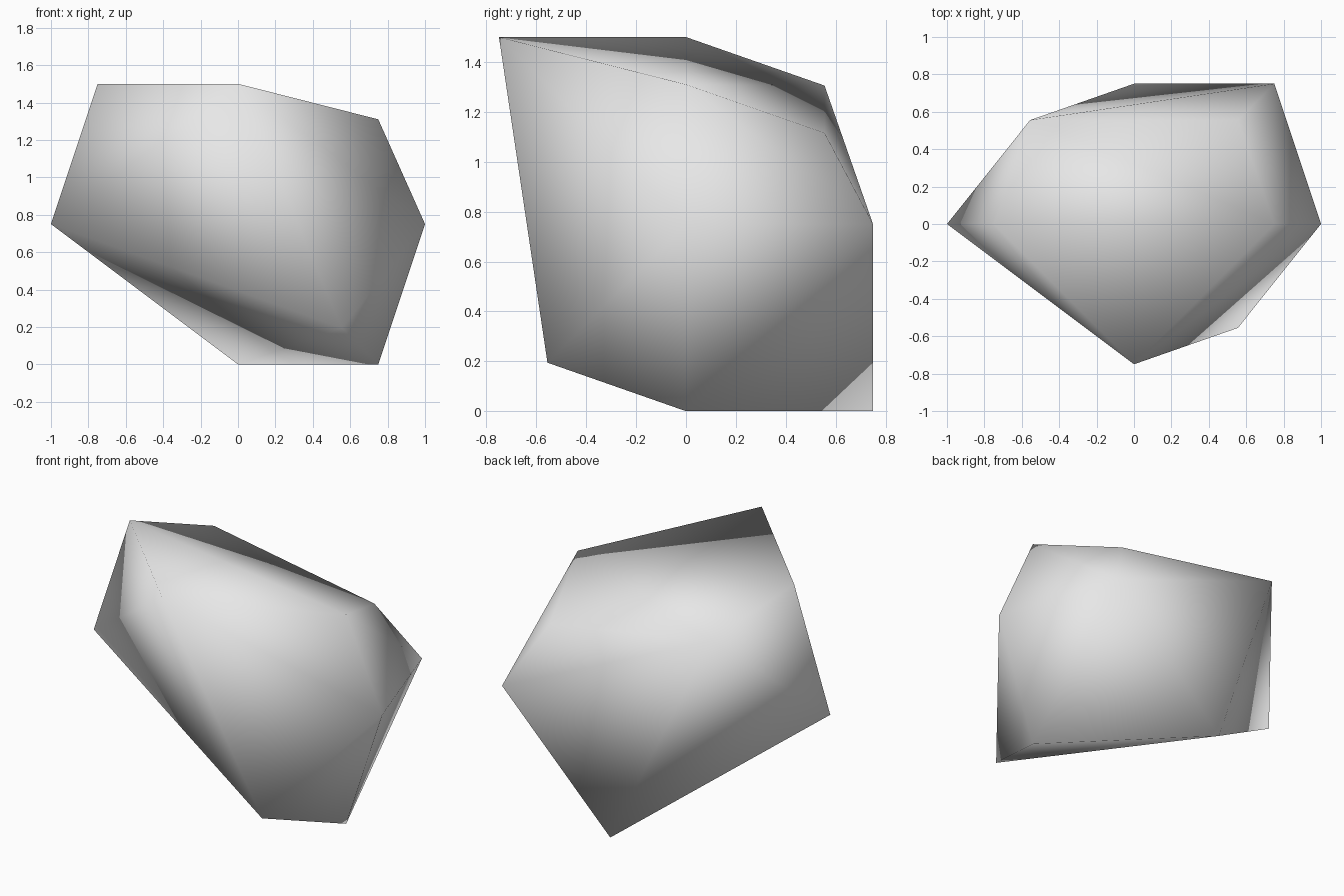
import bpy
import bmesh
from mathutils import Vector

cube = bpy.data.objects.get("Cube")
if cube:
    bpy.data.objects.remove(cube, do_unlink=True)

# Plain grey stone
stone = bpy.data.materials.new("plain_grey")
stone.use_nodes = True
GREY = (0.8, 0.8, 0.8, 1.0)
stone.diffuse_color = GREY
stone.node_tree.nodes["Principled BSDF"].inputs["Base Color"].default_value = GREY

# Proportions of the rounded block: tips, edge middles, corners
T, E, C = 1.0, 0.75, 0.5556
DROP = 0.19   # the left top edge is worn down
points = [
    (-T, 0, 0), (T, 0, 0),                   # side tips
    (-E, 0, E), (0, -E, E), (E, 0, E - DROP),  # top edge
    (E, E, 0),                               # back left edge
    (E, 0, -E), (0, E, -E),                  # base edge
    (-C, C, C), (C, C, C - DROP), (C, -C, -C),  # corners
]

# Wrap the points in one faceted shell
bm = bmesh.new()
for p in points:
    bm.verts.new(Vector(p) + Vector((0, 0, E)))
bmesh.ops.convex_hull(bm, input=bm.verts[:])
bmesh.ops.recalc_face_normals(bm, faces=bm.faces[:])
for face in bm.faces:
    face.smooth = True

mesh = bpy.data.meshes.new("rock")
bm.to_mesh(mesh)
bm.free()
mesh.materials.append(stone)
rock = bpy.data.objects.new("rock", mesh)
bpy.context.collection.objects.link(rock)
